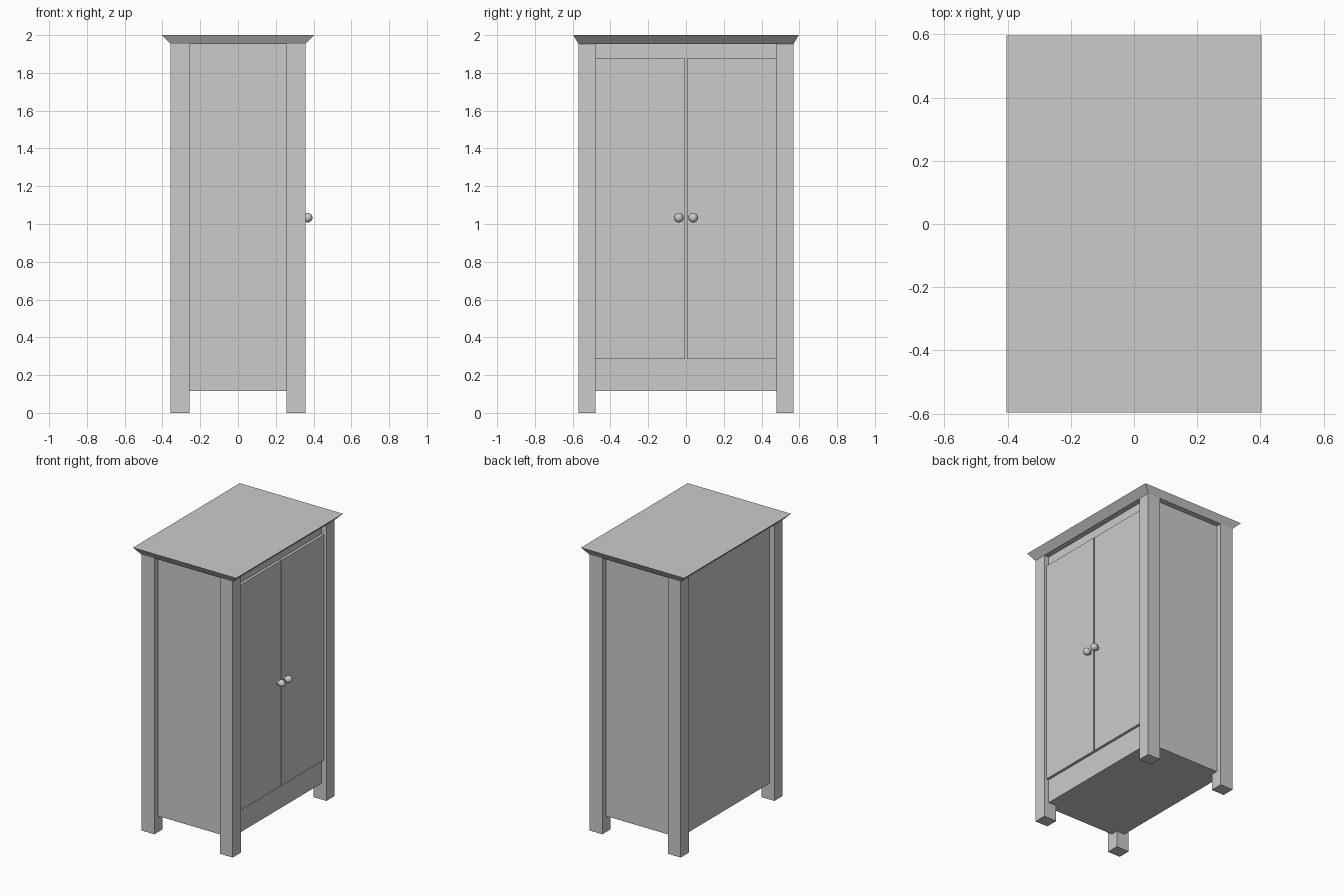
import bpy, bmesh
from mathutils import Matrix

if "Cube" in bpy.data.objects:
    bpy.data.objects.remove(bpy.data.objects["Cube"])


def finish(name, bm):
    mesh = bpy.data.meshes.new(name)
    bm.to_mesh(mesh)
    bm.free()
    obj = bpy.data.objects.new(name, mesh)
    bpy.context.collection.objects.link(obj)
    return obj


def box(name, lo, hi):
    bm = bmesh.new()
    bmesh.ops.create_cube(bm, size=1)
    for v in bm.verts:
        v.co = [(a + b) / 2 + c * (b - a) for a, b, c in zip(lo, hi, v.co)]
    return finish(name, bm)


# Cabinet carcass, set back from the posts on all sides
box("carcass", (-0.32, -0.53, 0.115), (0.32, 0.53, 1.953))

# Corner posts that run down into the feet
for sx, x in (("back", -0.307), ("front", 0.307)):
    for sy, y in (("left", -0.524), ("right", 0.524)):
        box(f"{sx}_{sy}_post", (x - 0.05, y - 0.045, 0), (x + 0.05, y + 0.045, 1.953))

# Flared top board
top = box("top_board", (-0.357, -0.569, 1.953), (0.357, 0.569, 2.0))
for v in top.data.vertices:
    if v.co.z > 1.98:
        v.co.x *= 0.404 / 0.357
        v.co.y *= 0.597 / 0.569

# Pair of doors with round knobs
for side, s in (("left", -1), ("right", 1)):
    y0, y1 = sorted((s * 0.004, s * 0.482))
    box(f"{side}_door", (0.315, y0, 0.285), (0.339, y1, 1.88))

    bm = bmesh.new()
    bmesh.ops.create_uvsphere(bm, u_segments=24, v_segments=16, radius=0.025,
                              matrix=Matrix.Translation((0.369, s * 0.038, 1.033)))
    neck = Matrix.Translation((0.346, s * 0.038, 1.033)) @ Matrix.Rotation(1.5707963, 4, 'Y')
    bmesh.ops.create_cone(bm, cap_ends=True, segments=24, radius1=0.014,
                          radius2=0.014, depth=0.03, matrix=neck)
    knob = finish(f"{side}_knob", bm)
    bpy.ops.object.select_all(action='DESELECT')
    knob.select_set(True)
    bpy.context.view_layer.objects.active = knob
    bpy.ops.object.shade_smooth_by_angle()
